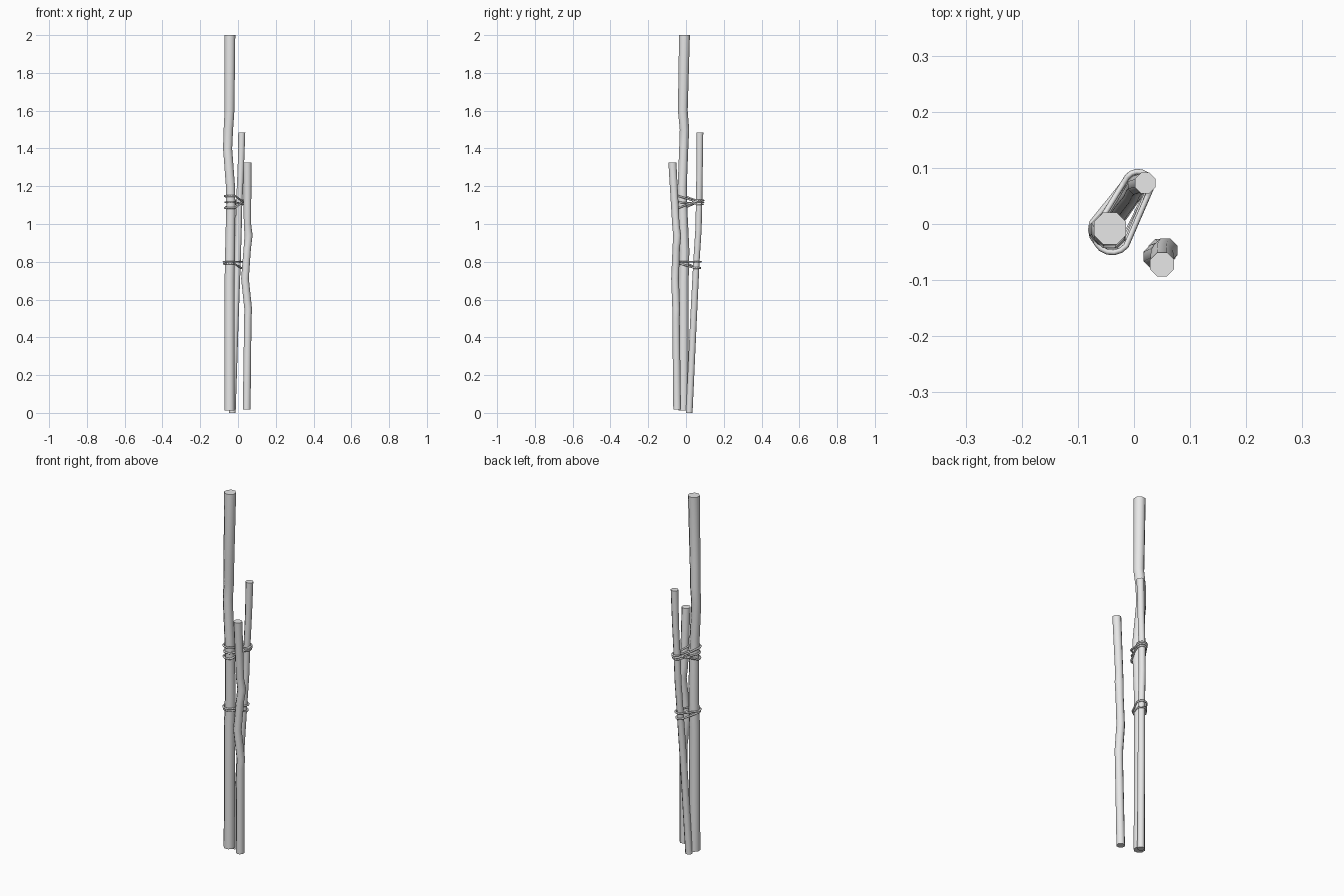
import bpy, bmesh, math
from mathutils import Vector

cube = bpy.data.objects.get("Cube")
if cube:
    bpy.data.objects.remove(cube, do_unlink=True)

grey = bpy.data.materials.new("plain grey")
grey.use_nodes = True
grey.diffuse_color = (0.8, 0.8, 0.8, 1)
grey.node_tree.nodes["Principled BSDF"].inputs["Base Color"].default_value = (0.8, 0.8, 0.8, 1)


def finish(obj):
    obj.data.materials.append(grey)
    bpy.ops.object.select_all(action='DESELECT')
    obj.select_set(True)
    bpy.context.view_layer.objects.active = obj


def stick(name, path, sides=8):
    """Crooked pole: octagonal rings (x, y, z, radius) bridged and capped."""
    bm = bmesh.new()
    rings = []
    for x, y, z, r in path:
        angles = [2 * math.pi * (i + 0.5) / sides for i in range(sides)]
        rings.append([bm.verts.new((x + r * math.cos(a), y + r * math.sin(a), z)) for a in angles])
    for low, high in zip(rings, rings[1:]):
        for i in range(sides):
            j = (i + 1) % sides
            bm.faces.new((low[i], low[j], high[j], high[i]))
    bm.faces.new(rings[0][::-1])
    bm.faces.new(rings[-1])
    mesh = bpy.data.meshes.new(name)
    bm.to_mesh(mesh)
    bm.free()
    obj = bpy.data.objects.new(name, mesh)
    bpy.context.collection.objects.link(obj)
    finish(obj)
    bpy.ops.object.shade_smooth_by_angle(angle=math.radians(50))


def at_height(path, z):
    """Centre and radius of a stick at a given height."""
    for a, b in zip(path, path[1:]):
        if a[2] <= z <= b[2]:
            return Vector(a).lerp(Vector(b), (z - a[2]) / (b[2] - a[2]))


def binding(name, path_a, path_b, z_a, z_b, gap, steps=16):
    """Tilted wire loop wrapped around two sticks."""
    a, b = at_height(path_a, z_a), at_height(path_b, z_b)
    heading = math.atan2(b.y - a.y, b.x - a.x)
    curve = bpy.data.curves.new(name, 'CURVE')
    curve.dimensions = '3D'
    curve.bevel_depth = 0.005
    curve.bevel_resolution = 1
    spline = curve.splines.new('POLY')
    spline.points.add(steps - 1)
    spline.use_cyclic_u = True
    for i, point in enumerate(spline.points):
        t = heading + 2 * math.pi * (i + 0.5) / steps
        c = b if math.cos(t - heading) > 0 else a
        r = c.w + gap
        point.co = (c.x + r * math.cos(t), c.y + r * math.sin(t), c.z, 1)
    obj = bpy.data.objects.new(name, curve)
    bpy.context.collection.objects.link(obj)
    finish(obj)
    bpy.ops.object.convert(target='MESH')


# Three crooked sticks
tall = [(-0.045, -0.013, 0.012, 0.029), (-0.045, -0.012, 0.7, 0.028),
        (-0.042, -0.008, 0.86, 0.028), (-0.038, -0.018, 1.1, 0.026),
        (-0.04, -0.02, 1.2, 0.026), (-0.055, -0.012, 1.4, 0.026),
        (-0.051, -0.008, 1.5, 0.027), (-0.045, -0.017, 1.6, 0.028),
        (-0.043, -0.008, 2.0, 0.031)]
middle = [(-0.03, 0.017, 0, 0.019), (-0.014, 0.04, 0.5, 0.019),
          (-0.002, 0.055, 0.8, 0.018), (0.003, 0.066, 0.97, 0.018),
          (0.006, 0.069, 1.1, 0.018), (0.015, 0.072, 1.3, 0.018),
          (0.02, 0.073, 1.485, 0.02)]
short = [(0.046, -0.047, 0.018, 0.022), (0.052, -0.053, 0.5, 0.021),
         (0.054, -0.052, 0.55, 0.022), (0.037, -0.058, 0.71, 0.022),
         (0.049, -0.052, 0.87, 0.021), (0.056, -0.047, 0.94, 0.023),
         (0.05, -0.054, 1.0, 0.021), (0.05, -0.072, 1.325, 0.023)]
for name, path in (("tall_stick", tall), ("middle_stick", middle), ("short_stick", short)):
    stick(name, path)

# Wire bindings joining the tall and middle sticks
loops = {"upper_binding": [(1.148, 1.115, 0.006), (1.115, 1.105, 0.003), (1.085, 1.125, 0.006)],
         "lower_binding": [(0.8, 0.8, 0.006), (0.79, 0.767, 0.004)]}
for name, turns in loops.items():
    for i, (z_a, z_b, gap) in enumerate(turns):
        binding(f"{name}_{i + 1}", tall, middle, z_a, z_b, gap)
